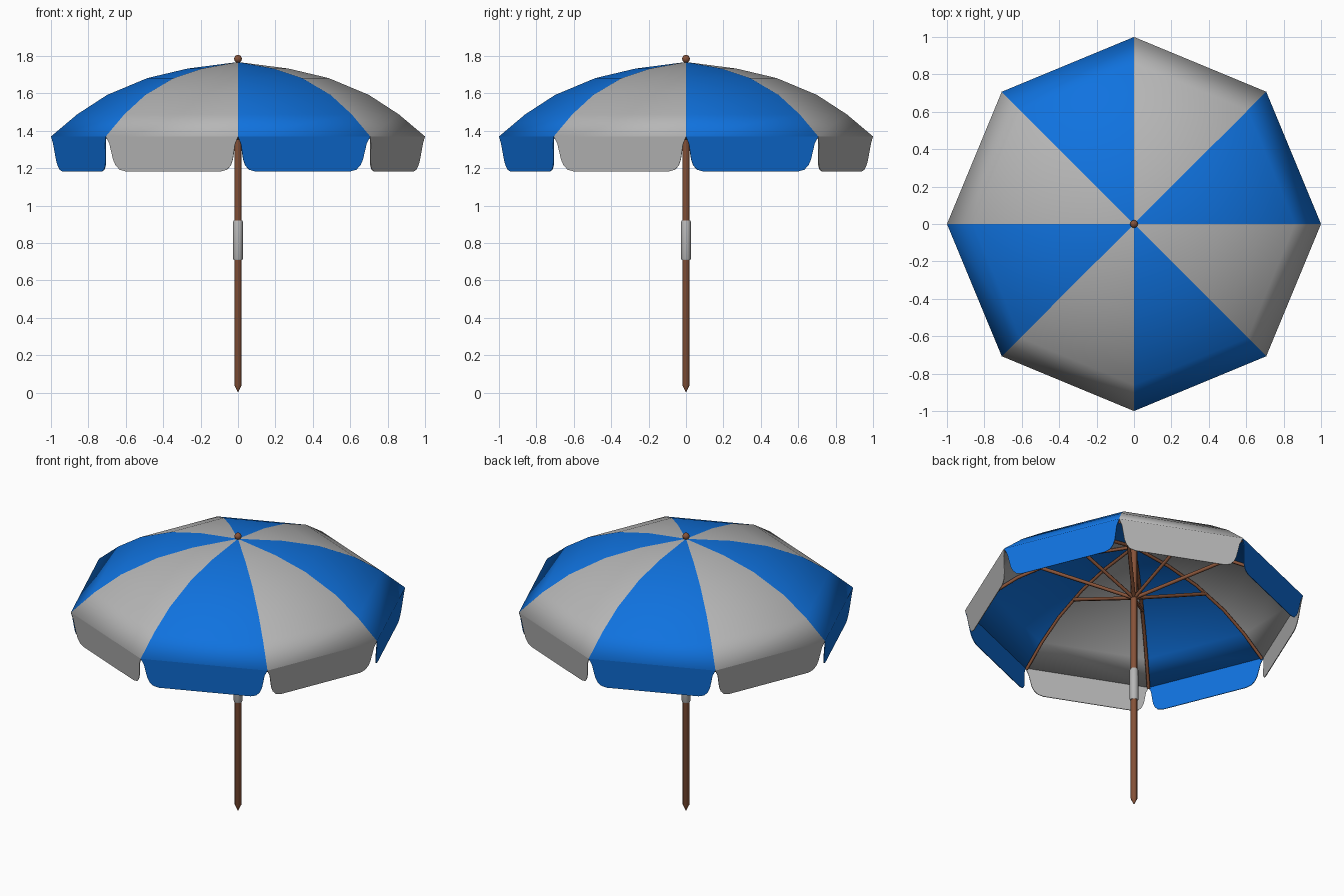
import bpy, bmesh, math
from mathutils import Vector

if "Cube" in bpy.data.objects:
    bpy.data.objects.remove(bpy.data.objects["Cube"])


def mat(name, rgb):
    m = bpy.data.materials.new(name)
    m.diffuse_color = (*rgb, 1)
    m.use_nodes = True
    m.node_tree.nodes["Principled BSDF"].inputs["Base Color"].default_value = m.diffuse_color
    return m


BLUE = mat("blue cloth", (0.005, 0.17, 0.74))
GREY = mat("light grey", (0.47, 0.47, 0.47))
WOOD = mat("brown wood", (0.24, 0.085, 0.04))

# Canopy profile along each rib: radius, height
PROFILE = [(1.0, 1.37), (0.86, 1.488), (0.70, 1.592), (0.485, 1.682), (0.27, 1.733)]
APEX = 1.768


def ray(i, r, z):
    a = math.radians(45 * i)
    return Vector((r * math.cos(a), r * math.sin(a), z))


def finish(name, bm, mats, smooth=True):
    bmesh.ops.recalc_face_normals(bm, faces=bm.faces)
    me = bpy.data.meshes.new(name)
    bm.to_mesh(me)
    bm.free()
    ob = bpy.data.objects.new(name, me)
    bpy.context.collection.objects.link(ob)
    for m in mats:
        me.materials.append(m)
    if smooth:
        bpy.ops.object.select_all(action='DESELECT')
        ob.select_set(True)
        bpy.context.view_layer.objects.active = ob
        bpy.ops.object.shade_smooth_by_angle(angle=math.radians(32))
    return ob


def cloth(ob):
    s = ob.modifiers.new("thickness", 'SOLIDIFY')
    s.thickness = 0.004
    s.offset = -1


def lathe(name, profile, sides, m):
    bm = bmesh.new()
    rings = []
    for r, z in profile:
        if r == 0:
            rings.append([bm.verts.new((0, 0, z))] * sides)
        else:
            rings.append([bm.verts.new((r * math.cos(2 * math.pi * k / sides),
                                        r * math.sin(2 * math.pi * k / sides), z)) for k in range(sides)])
    for a, b in zip(rings, rings[1:]):
        for k in range(sides):
            n = (k + 1) % sides
            bm.faces.new(list(dict.fromkeys((a[k], a[n], b[n], b[k]))))
    return finish(name, bm, [m])


def rods(name, paths, radius, m):
    cu = bpy.data.curves.new(name, 'CURVE')
    cu.dimensions = '3D'
    cu.bevel_depth = radius
    cu.bevel_resolution = 1
    cu.use_fill_caps = True
    for pts in paths:
        sp = cu.splines.new('POLY')
        sp.points.add(len(pts) - 1)
        for p, co in zip(sp.points, pts):
            p.co = (*co, 1)
    cu.materials.append(m)
    ob = bpy.data.objects.new(name, cu)
    bpy.context.collection.objects.link(ob)


# Canopy: eight panels in alternating colours
bm = bmesh.new()
top = bm.verts.new((0, 0, APEX))
rings = [[bm.verts.new(ray(i, r, z)) for i in range(8)] for r, z in PROFILE]
for i in range(8):
    n = (i + 1) % 8
    for a, b in zip(rings, rings[1:]):
        bm.faces.new((a[i], a[n], b[n], b[i])).material_index = i % 2
    bm.faces.new((rings[-1][i], rings[-1][n], top)).material_index = i % 2
# Open mesh: recalculated normals point outward for a dome
cloth(finish("canopy", bm, [BLUE, GREY]))

# Hanging flaps with rounded lower corners: (inset along the edge, drop)
FLAP = [(0, 0), (0.025, 0.04), (0.037, 0.085), (0.048, 0.125), (0.065, 0.155),
        (0.095, 0.178), (0.14, 0.187)]
outline = FLAP + [(1 - t, d) for t, d in reversed(FLAP)]
for i in range(8):
    bm = bmesh.new()
    a, b = ray(i, 1, 1.37), ray(i + 1, 1, 1.37)
    inward = -Vector((a.x + b.x, a.y + b.y, 0)).normalized()
    f = bm.faces.new([bm.verts.new(a.lerp(b, t) + inward * d * 0.11 - Vector((0, 0, d)))
                      for t, d in outline])
    f.normal_update()
    ob = finish(f"canopy_flap_{i + 1}", bm, [(BLUE, GREY)[i % 2]], False)
    if ob.data.polygons[0].normal.dot(inward) > 0:
        ob.data.flip_normals()
    cloth(ob)

# Pole with pointed tip, joint sleeve and finial
lathe("pole", [(0, 0), (0.006, 0.012), (0.0195, 0.04), (0.0195, 1.76), (0, 1.76)], 12, WOOD)
lathe("joint_sleeve", [(0.018, 0.71), (0.023, 0.71), (0.026, 0.717), (0.026, 0.913),
                       (0.023, 0.92), (0.018, 0.92)], 12, GREY)
lathe("finial", [(0.021 * math.sin(math.pi * k / 8) if 0 < k < 8 else 0,
                  1.785 - 0.021 * math.cos(math.pi * k / 8)) for k in range(9)], 12, WOOD)

# Ribs under the seams, and stretchers from the pole to the ribs
rods("ribs", [[ray(i, r * 0.985, z - 0.013) for r, z in PROFILE] + [ray(i, 0.01, APEX - 0.016)]
              for i in range(8)], 0.01, WOOD)
rods("stretchers", [[ray(i, 0.012, 1.41), ray(i, 0.55, 1.638)] for i in range(8)], 0.011, WOOD)
